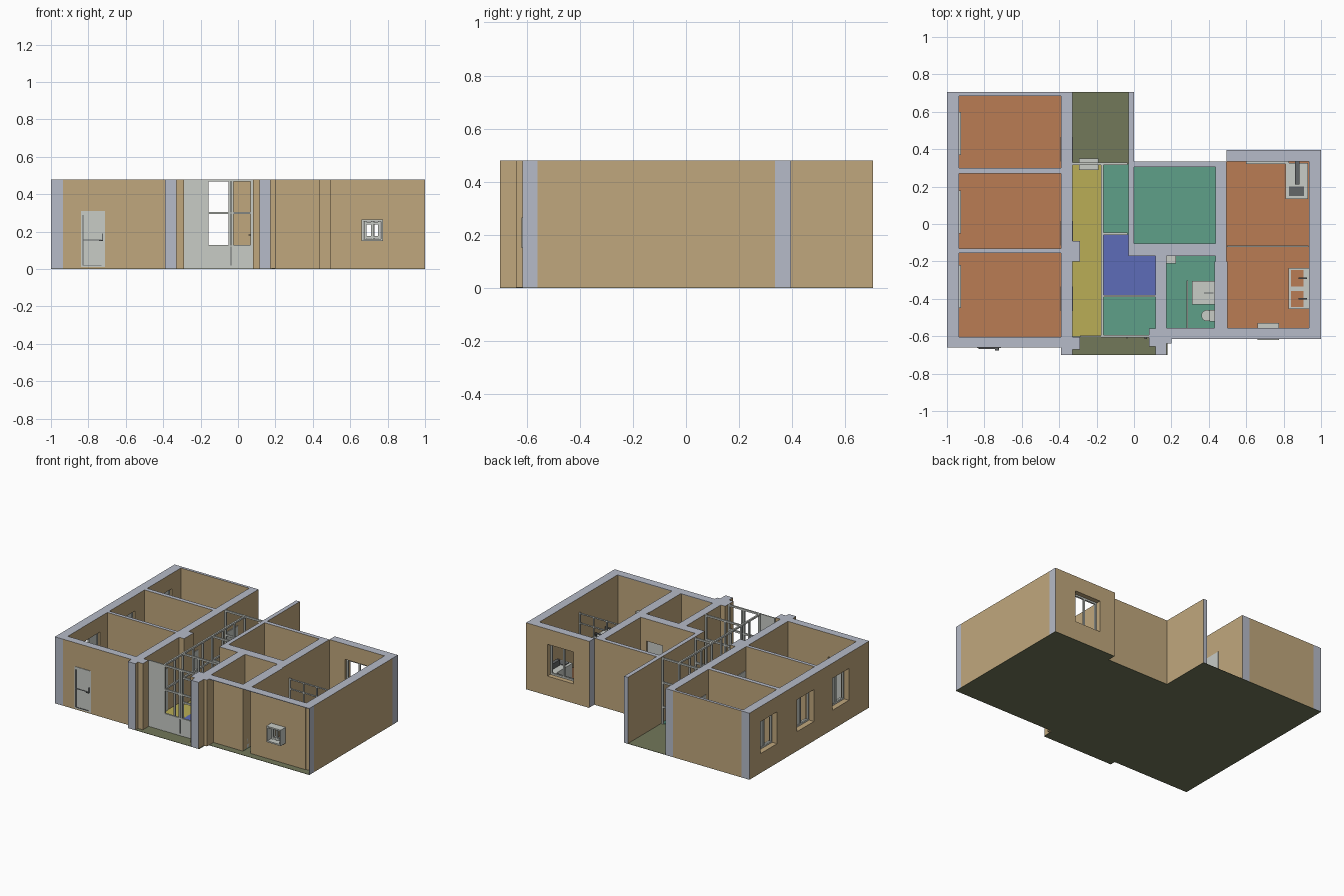
import bpy, bmesh
from mathutils import Matrix, Vector

if "Cube" in bpy.data.objects:
    bpy.data.objects.remove(bpy.data.objects["Cube"])

H, BASE = 0.48, 0.002


def material(name, rgb):
    lin = [((c / 255 + 0.055) / 1.055) ** 2.4 for c in rgb] + [1]
    m = bpy.data.materials.new(name)
    m.use_nodes = True
    m.diffuse_color = lin
    m.node_tree.nodes["Principled BSDF"].inputs["Base Color"].default_value = lin
    return m


TAN = material("tan wall", (192, 167, 125))
CAP = material("pale blue grey cut", (182, 187, 200))
ORANGE = material("terracotta floor", (186, 124, 84))
TEAL = material("teal floor", (94, 160, 136))
OLIVE = material("olive base", (114, 120, 90))
YELLOW = material("yellow floor", (186, 174, 86))
BLUE = material("blue floor", (93, 108, 184))
GREY = material("light grey fitting", (200, 204, 198))
DARK = material("dark grey metal", (100, 103, 104))


def add_box(bm, x0, x1, y0, y1, z0, z1):
    size = Vector((x1 - x0, y1 - y0, z1 - z0))
    mid = Vector((x0 + x1, y0 + y1, z0 + z1)) / 2
    bmesh.ops.create_cube(bm, size=1, matrix=Matrix.Translation(mid) @ Matrix.Diagonal(size).to_4x4())


def finish(name, bm, mats):
    me = bpy.data.meshes.new(name)
    bm.to_mesh(me)
    bm.free()
    for m in mats:
        me.materials.append(m)
    bpy.context.collection.objects.link(bpy.data.objects.new(name, me))


def boxes(name, mat, *items):
    bm = bmesh.new()
    for b in items:
        add_box(bm, *b)
    finish(name, bm, [mat])


def wall(name, x0, x1, y0, y1, ends="", holes=()):
    """Wall split around its openings (start, end, bottom, top); cut faces get the cap colour."""
    bm = bmesh.new()
    along_x = x1 - x0 > y1 - y0
    lo, hi = (x0, x1) if along_x else (y0, y1)

    def piece(a, b, z0, z1):
        if b - a > 0.001 and z1 - z0 > 0.001:
            add_box(bm, *((a, b, y0, y1) if along_x else (x0, x1, a, b)), z0, z1)

    at = lo
    for a, b, z0, z1 in sorted(holes):
        piece(at, a, BASE, H)
        piece(a, b, BASE, z0)
        piece(a, b, z1, H)
        at = b
    piece(at, hi, BASE, H)
    bm.normal_update()
    limits = {"N": (1, y1), "S": (1, y0), "E": (0, x1), "W": (0, x0)}
    for f in bm.faces:
        c = f.calc_center_median()
        cut = c.z > H - 0.001
        for e in ends:
            axis, limit = limits[e]
            cut = cut or (abs(f.normal[axis]) > 0.9 and abs(c[axis] - limit) < 0.001)
        f.material_index = int(cut)
    finish(name, bm, [TAN, CAP])


def bar_grid(name, axis, pos, posts, rails, z0, z1, t=0.012):
    """Frame of posts and rails in a plane across x or y."""
    h = t / 2
    items = [(p - h, p + h, z0, z1) for p in posts]
    items += [(posts[0], posts[-1], z - h, z + h) for z in rails]
    place = (lambda a, b: (pos - h, pos + h, a, b)) if axis == "x" else (lambda a, b: (a, b, pos - h, pos + h))
    boxes(name, GREY, *[place(a, b) + (c, d) for a, b, c, d in items])


# Base and floors
boxes("base_slab", OLIVE, (-1, -.39, -.66, .705, 0, BASE), (-.39, 0, -.7, .705, 0, BASE),
      (0, .18, -.7, .335, 0, BASE), (.18, .5, -.615, .335, 0, BASE), (.5, 1, -.615, .395, 0, BASE))


def floor(name, mat, *rects):
    boxes(name, mat, *[r + (BASE, .006) for r in rects])


floor("bedroom_floors", ORANGE, (-.935, -.39, .3, .685), (-.935, -.39, -.13, .27), (-.935, -.39, -.605, -.155))
floor("kitchen_floor", ORANGE, (.495, .935, -.56, .335))
floor("hall_floor", YELLOW, (-.35, -.17, -.6, .32))
floor("lobby_floor", BLUE, (-.17, -.03, -.13, -.055), (-.17, .115, -.385, -.13))
floor("small_room_floors", TEAL, (-.17, -.03, -.055, .32), (-.17, .115, -.6, -.385))
floor("day_room_and_bath_floors", TEAL, (0, .435, -.105, .305), (.175, .435, -.56, -.17))

# Bedroom wing walls
WIN = (.14, .37)
win_y = [(.39, .58), (-.03, .16), (-.43, -.24)]
wall("left_outer_wall", -1, -.935, -.66, .705, "NS", [w + WIN for w in win_y])
wall("bedroom_back_wall", -.935, -.39, .685, .705)
wall("bedroom_partition_back", -.935, -.39, .27, .3)
wall("bedroom_partition_front", -.935, -.39, -.155, -.13)
wall("bedroom_front_wall", -.935, -.39, -.66, -.605, "", [(-.84, -.71, .01, .31)])
wall("spine_wall", -.39, -.33, -.7, .705, "NS")
wall("spine_pier", -.33, -.29, -.2, -.09)
wall("entry_pier_left", -.33, -.29, -.67, -.605)

# Middle and right wing walls
wall("thin_hall_wall", -.03, 0, -.13, .705, "N")
wall("day_room_back_wall", 0, .495, .305, .335)
wall("day_room_front_wall", 0, .435, -.17, -.105, "", [(.26, .39, .01, .32)])
wall("lobby_corner", -.03, .09, -.17, -.13)
wall("bath_left_wall", .115, .175, -.7, -.13, "S")
wall("entry_pier_right", .08, .115, -.655, -.56)
wall("entry_corner", .175, .2, -.64, -.56)
wall("kitchen_partition", .435, .495, -.2, .335)
wall("hollow_partition_bath_side", .43, .435, -.56, -.2)
wall("hollow_partition_kitchen_side", .495, .5, -.56, -.2)
wall("right_outer_wall", .935, 1, -.56, .335)
wall("kitchen_back_wall", .495, 1, .335, .395, "EW", [(.62, .83) + WIN])
# The front of the right wing is an open-faced shell
wall("bath_front_wall", .2, .435, -.565, -.56)
wall("kitchen_front_wall", .495, .935, -.565, -.56, "", [(.665, .77, .15, .26)])
boxes("hollow_wall_caps", CAP, (.175, 1, -.615, -.555, H - .004, H), (.43, .5, -.56, -.2, H - .004, H),
      (.996, 1, -.615, -.56, BASE, H))

# Windows: frames, a closed half pane and an inner sill
for i, (a, b) in enumerate(win_y):
    bar_grid(f"bedroom_window_frame_{i}", "x", -.955, [a + .006, (a + b) / 2, b - .006],
             [WIN[0] + .006, WIN[1] - .006], *WIN)
    boxes(f"bedroom_window_fill_{i}", GREY, (-.957, -.953, (a + b) / 2, b, *WIN),
          (-.94, -.925, a - .02, b + .02, .125, .14))
bar_grid("kitchen_window_frame", "y", .355, [.626, .725, .824], [.146, .364], *WIN)
boxes("kitchen_window_sill", GREY, (.6, .83, .322, .34, .125, .14))


def box_window(name, x0, x1, y0, y1, z0, z1):
    t = .01
    boxes(name, GREY, (x0, x0 + t, y0, y1, z0, z1), (x1 - t, x1, y0, y1, z0, z1),
          (x0, x1, y0, y1, z0, z0 + t), (x0, x1, y0, y1, z1 - t, z1))
    mid, my = (x0 + x1) / 2, (y0 + y1) / 2
    bar_grid(name + "_sash", "y", my, [x0 + .02, mid, x1 - .02], [z0 + .02, z1 - .02], z0 + .01, z1 - .01)


box_window("front_box_window", .66, .775, -.62, -.53, .15, .265)
box_window("hall_box_window", -.295, -.19, .29, .35, .15, .265)

# Doors
boxes("front_door", GREY, (-.84, -.71, -.664, -.62, .01, .31))
boxes("front_door_trim", DARK, (-.832, -.826, -.668, -.66, .02, .29), (-.83, -.73, -.668, -.66, .153, .157),
      (-.83, -.73, -.668, -.66, .018, .022), (-.742, -.722, -.675, -.66, .15, .155),
      (-.728, -.722, -.668, -.66, .15, .19))
boxes("bath_door", GREY, (.26, .39, -.15, -.12, .01, .32))
for i, y in enumerate((.4, -.05, -.4)):
    boxes(f"bedroom_door_{i}", GREY, (-.394, -.326, y - .065, y + .065, .006, .31))

# Glazed entry and hall screens
RAILS = [.124, .3, .474]
boxes("entry_panels", GREY, (-.29, -.165, -.604, -.596, BASE, H), (-.165, .08, -.604, -.596, BASE, .13))
bar_grid("entry_screen", "y", -.6, [-.165, -.045, -.03, .074], RAILS, BASE, H)
bar_grid("hall_long_screen", "x", -.17, [-.6, -.48, -.385, -.27, -.16, -.05, .07, .2, .32], RAILS[1:], BASE, H)
bar_grid("lobby_screen", "y", -.385, [-.17, -.045, .109], RAILS, BASE, H)
bar_grid("store_screen", "y", -.052, [-.17, -.04], RAILS[1:], BASE, H)
bar_grid("back_screen", "y", .322, [-.324, -.17, -.04], RAILS, BASE, H)
bar_grid("kitchen_screen", "y", -.12, [.5, .61, .715, .82, .93], RAILS[1:2] + [.37], BASE, .376, .008)
bar_grid("shower_screen", "x", .285, [-.555, -.43, -.305], [.3], BASE, .306, .006)
boxes("screen_handles", DARK, (-.04, -.034, -.612, -.604, .02, .12), (.055, .07, -.615, -.605, .18, .186))

# Kitchen counter with two bowls and taps
boxes("kitchen_double_sink", GREY, (.825, .935, -.455, -.235, .006, .14))
for i, y in enumerate((-.4, -.29)):
    boxes(f"sink_bowl_{i}", ORANGE, (.84, .905, y - .043, y + .043, .14, .143))
    boxes(f"sink_tap_{i}", DARK, (.88, .925, y - .004, y + .004, .16, .168),
          (.917, .925, y - .004, y + .004, .14, .16))

# Cooker and bathroom fittings
boxes("cooker", GREY, (.81, .93, .135, .325, .006, .14))
boxes("cooker_hob", DARK, (.83, .91, .15, .2, .14, .144), (.86, .885, .21, .335, .14, .18))
boxes("shower_tray", GREY, (.31, .435, -.43, -.305, .006, .04))
boxes("shower_drain", DARK, (.375, .425, -.372, -.366, .04, .046))
boxes("corner_basin", GREY, (.175, .225, -.21, -.17, .1, .13))
boxes("kitchen_front_sill", GREY, (.665, .77, -.555, -.53, .14, .15))

# Toilet: rounded bowl with a tank
bm = bmesh.new()
bmesh.ops.create_cone(bm, cap_ends=True, segments=20, radius1=.02, radius2=.03, depth=.07,
                      matrix=Matrix.Translation((.39, -.49, .041)))
add_box(bm, .405, .435, -.52, -.46, .006, .13)
finish("toilet", bm, [GREY])
